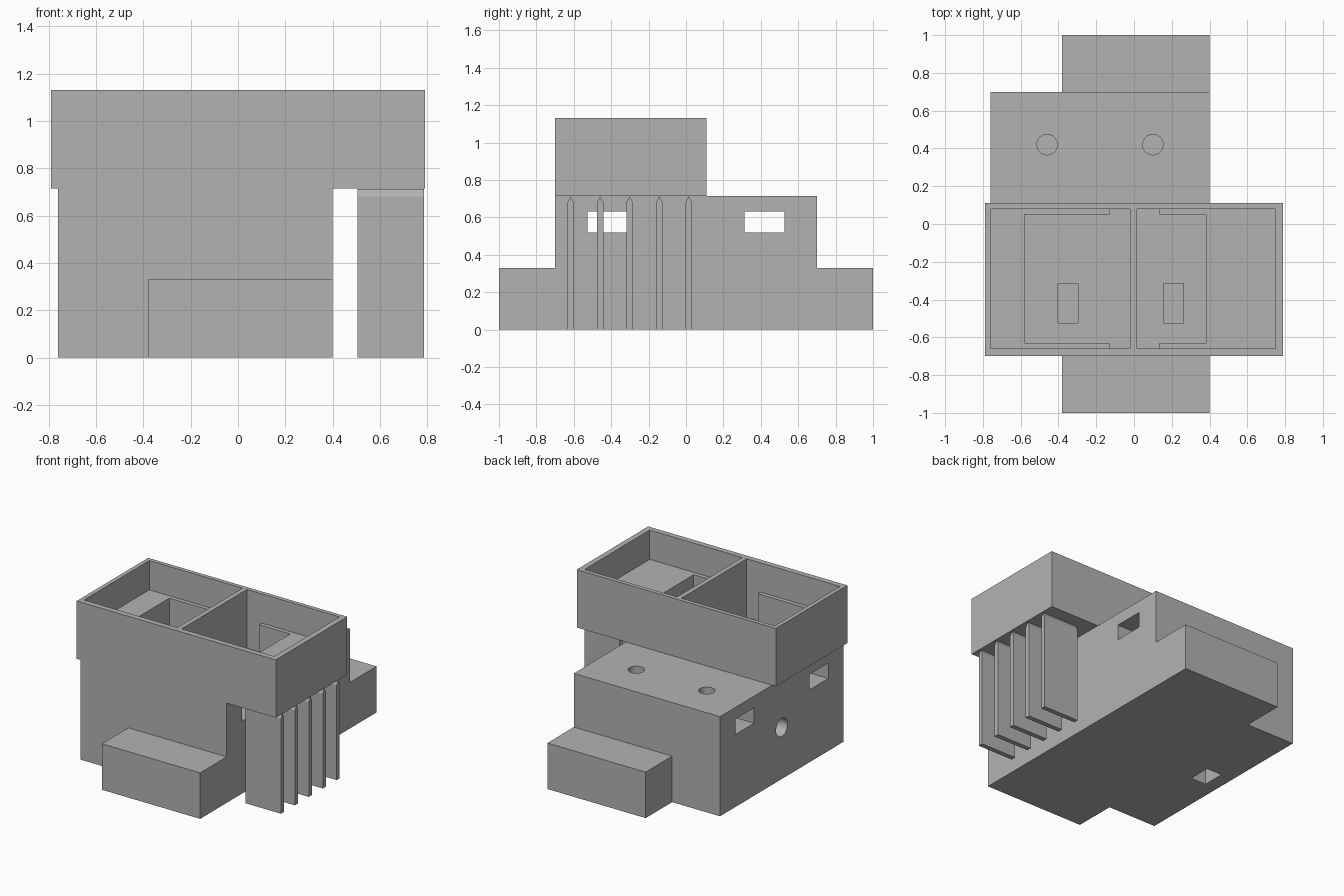
import bpy, bmesh, math
from mathutils import Matrix, Vector

if "Cube" in bpy.data.objects:
    bpy.data.objects.remove(bpy.data.objects["Cube"])

grey = bpy.data.materials.new("light_grey")
grey.diffuse_color = (0.45, 0.45, 0.45, 1)
grey.use_nodes = True
grey.node_tree.nodes["Principled BSDF"].inputs["Base Color"].default_value = grey.diffuse_color


def add_object(name, bm):
    bmesh.ops.recalc_face_normals(bm, faces=bm.faces)
    mesh = bpy.data.meshes.new(name)
    bm.to_mesh(mesh)
    bm.free()
    mesh.materials.append(grey)
    ob = bpy.data.objects.new(name, mesh)
    bpy.context.collection.objects.link(ob)
    return ob


def box(name, x0, x1, y0, y1, z0, z1):
    bm = bmesh.new()
    size = Vector((x1 - x0, y1 - y0, z1 - z0))
    mid = Vector((x0 + x1, y0 + y1, z0 + z1)) / 2
    bmesh.ops.create_cube(bm, size=1, matrix=Matrix.Translation(mid) @ Matrix.Diagonal((*size, 1)))
    return add_object(name, bm)


def cylinder(name, center, radius, depth, rot=Matrix()):
    bm = bmesh.new()
    bmesh.ops.create_cone(bm, cap_ends=True, segments=32, radius1=radius, radius2=radius,
                          depth=depth, matrix=Matrix.Translation(center) @ rot)
    return add_object(name, bm)


def prism(name, points, axis, a, b):
    """Extrude a closed 2D outline along x or z."""
    bm = bmesh.new()
    place = (lambda p: (a, *p)) if axis == 'x' else (lambda p: (*p, a))
    face = bm.faces.new([bm.verts.new(place(p)) for p in points])
    top = bmesh.ops.extrude_face_region(bm, geom=[face])
    step = Vector((b - a, 0, 0)) if axis == 'x' else Vector((0, 0, b - a))
    bmesh.ops.translate(bm, vec=step, verts=[v for v in top['geom'] if isinstance(v, bmesh.types.BMVert)])
    return add_object(name, bm)


def combine(target, tool, operation):
    mod = target.modifiers.new(operation.lower(), 'BOOLEAN')
    mod.operation, mod.solver, mod.object = operation, 'EXACT', tool
    bpy.context.view_layer.objects.active = target
    bpy.ops.object.modifier_apply(modifier=mod.name)
    bpy.data.objects.remove(tool)


# Housing: stepped block, side wing and overhanging tray
housing = prism("housing", [(-1, 0), (1, 0), (1, .33), (.7, .33), (.7, .715), (-.7, .715),
                            (-.7, .33), (-1, .33)], 'x', -.38, .40)
combine(housing, box("wing", -.76, -.38, -.7, .7, 0, .715), 'UNION')
combine(housing, box("tray", -.79, .79, -.7, .11, .715, 1.13), 'UNION')

# Tray rooms with raised ledges around a deeper pit
for x0, x1 in ((-.76, -.02), (.015, .75)):
    combine(housing, box("room", x0, x1, -.66, .08, .92, 1.3), 'DIFFERENCE')
for inner, notch, outer in ((-.02, -.13, -.58), (.015, .135, .38)):
    outline = [(inner, -.66), (notch, -.66), (notch, -.63), (outer, -.63),
               (outer, .05), (notch, .05), (notch, .08), (inner, .08)]
    combine(housing, prism("pit", outline, 'z', .71, 1.0), 'DIFFERENCE')

# Two tunnels from side to side
for y in (-.42, .42):
    combine(housing, box("tunnel", -1, .45, y - .107, y + .107, .52, .63), 'DIFFERENCE')

# Shafts from the pits and from the back roof into the tunnels
for x in (-.35, .21):
    combine(housing, box("shaft", x - .053, x + .053, -.525, -.315, .58, .9), 'DIFFERENCE')
for x in (-.46, .10):
    combine(housing, cylinder("roof_hole", (x, .42, .7), .054, .26), 'DIFFERENCE')

# Side port meeting a square opening in the base
combine(housing, cylinder("side_port", (-.75, 0, .37), .065, .36,
                          Matrix.Rotation(math.pi / 2, 4, 'Y')), 'DIFFERENCE')
combine(housing, box("base_opening", -.665, -.545, -.07, .09, -.1, .37), 'DIFFERENCE')

# Row of pointed fins under the overhang
for i in range(5):
    y = -.617 + i * .158
    prism(f"fin_{i + 1}", [(y - .017, 0), (y + .017, 0), (y + .017, .68), (y, .713), (y - .017, .68)],
          'x', .505, .785)
